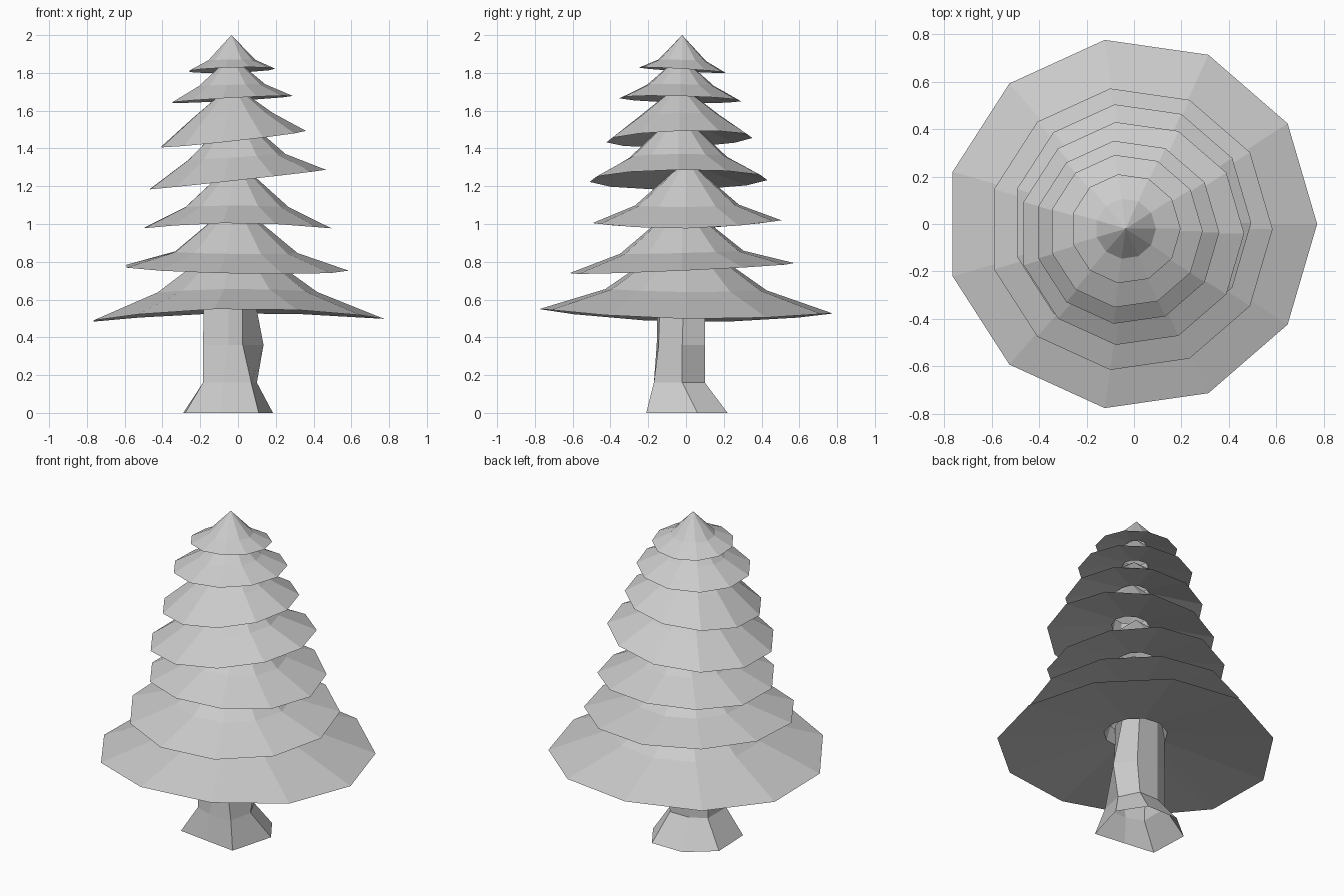
import bpy, bmesh
from math import sin, cos, tau

if "Cube" in bpy.data.objects:
    bpy.data.objects.remove(bpy.data.objects["Cube"])

SIDES = 11


def finish(bm, name):
    bmesh.ops.recalc_face_normals(bm, faces=bm.faces)
    mesh = bpy.data.meshes.new(name)
    bm.to_mesh(mesh)
    bm.free()
    obj = bpy.data.objects.new(name, mesh)
    bpy.context.collection.objects.link(obj)
    return obj


def bridge(bm, a, b):
    n = len(a)
    for i in range(n):
        j = (i + 1) % n
        bm.faces.new((a[i], a[j], b[j], b[i]))


def tier(name, cx, cy, r, z, knee, apex, tx, ty, saddle):
    """Flared cone with a tilted or bent rim and a hollow, open-centred underside."""
    bm = bmesh.new()

    def ring(frac, height, warp):
        verts = []
        for i in range(SIDES):
            u, v = cos(tau * i / SIDES), sin(tau * i / SIDES)
            dz = r * (tx * u + ty * v) + saddle * (v * v - u * u)
            verts.append(bm.verts.new((cx + r * frac * u, cy + r * frac * v,
                                       height + warp * dz)))
        return verts

    lift = 0.65 * knee
    collar = ring(0.20, z + lift + 0.3 * (apex - z - knee), 0.0)
    hole = ring(0.23, z + lift, 0.2)
    rim = ring(1.0, z, 1.0)
    bend = ring(0.55, z + knee, 0.3)
    tip = bm.verts.new((cx, cy, apex))
    for a, b in ((collar, hole), (hole, rim), (rim, bend)):
        bridge(bm, a, b)
    for i in range(SIDES):
        bm.faces.new((bend[i], bend[(i + 1) % SIDES], tip))
    finish(bm, name)


# Foliage tiers: centre x, y, radius, rim z, knee rise, apex z, tilt x, y, saddle
tiers = [
    (-0.012, 0.00, 0.785, 0.515, 0.13, 0.95, 0.01, -0.015, 0.025),
    (-0.015, -0.022, 0.60, 0.765, 0.085, 1.12, -0.02, 0.045, 0.0),
    (-0.01, 0.005, 0.505, 0.995, 0.10, 1.34, 0.00, 0.015, 0.018),
    (-0.01, -0.04, 0.475, 1.235, 0.12, 1.60, 0.11, 0.01, 0.0),
    (-0.03, -0.035, 0.39, 1.45, 0.125, 1.74, 0.11, 0.03, 0.0),
    (-0.035, -0.03, 0.325, 1.66, 0.075, 1.89, 0.055, -0.025, 0.0),
    (-0.035, -0.02, 0.232, 1.815, 0.052, 2.00, 0.03, -0.06, 0.0),
]
for n, t in enumerate(tiers, 1):
    tier(f"foliage_tier_{n}", *t)

# Trunk: uneven seven-sided open column flaring at the foot
sections = [
    (0.00, [(0.185, 0.06), (0.08, 0.22), (-0.13, 0.22), (-0.29, 0.09), (-0.28, -0.16), (-0.09, -0.185), (0.11, -0.21)]),
    (0.16, [(0.10, -0.02), (0.04, 0.10), (-0.09, 0.10), (-0.185, 0.05), (-0.185, -0.13), (-0.08, -0.17), (0.07, -0.17)]),
    (0.36, [(0.135, -0.02), (0.06, 0.10), (-0.09, 0.10), (-0.185, 0.05), (-0.185, -0.12), (-0.05, -0.155), (0.025, -0.145)]),
    (0.70, [(0.07, -0.01), (0.04, 0.10), (-0.09, 0.10), (-0.18, 0.05), (-0.18, -0.11), (-0.05, -0.15), (0.025, -0.135)]),
]
bm = bmesh.new()
rings = [[bm.verts.new((x, y, z)) for x, y in pts] for z, pts in sections]
for a, b in zip(rings, rings[1:]):
    bridge(bm, a, b)
finish(bm, "trunk")
